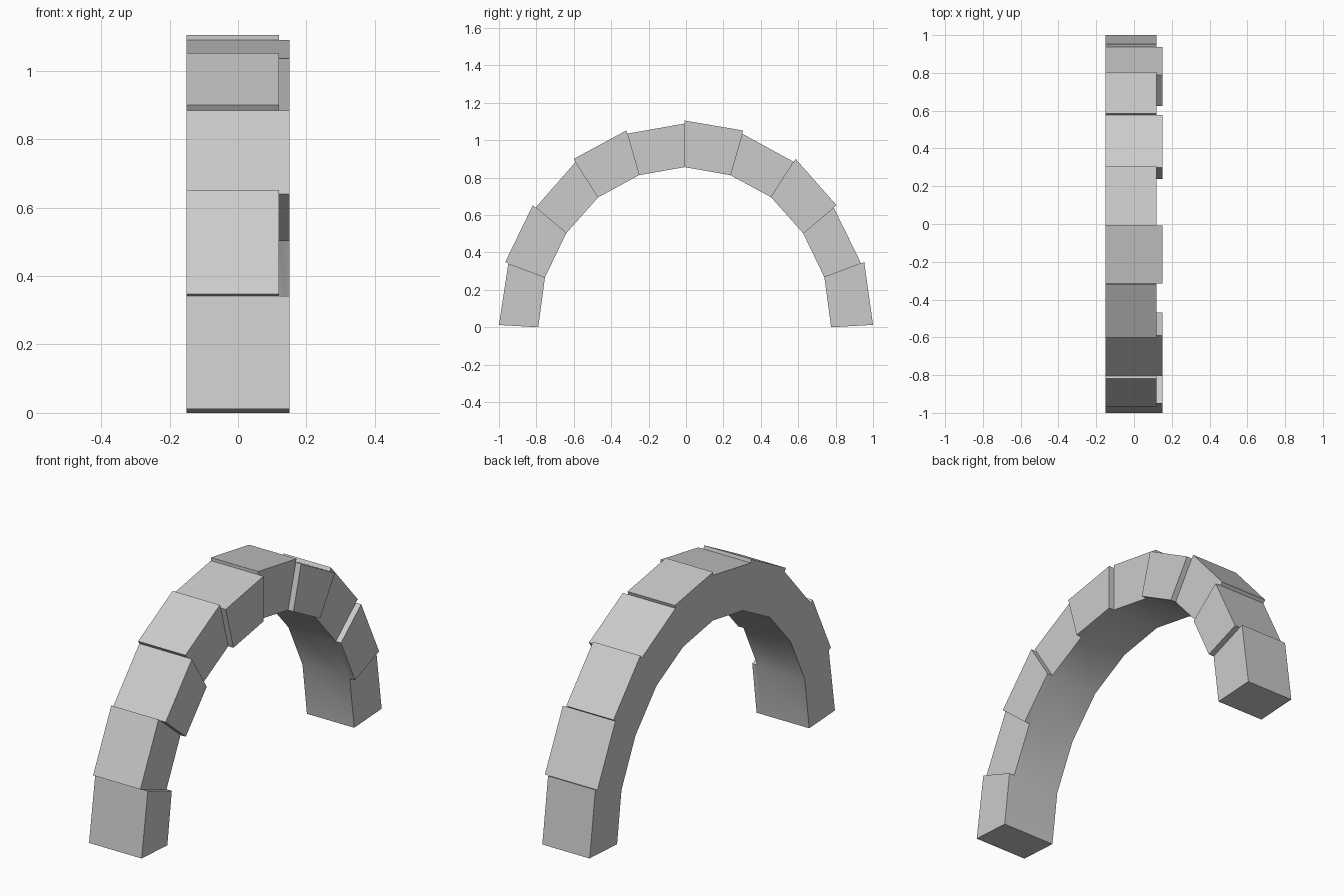
import bpy, bmesh, math

if "Cube" in bpy.data.objects:
    bpy.data.objects.remove(bpy.data.objects["Cube"])

# Half profile of the joints, measured from the crown axis: (y, z), foot to crown
INNER = [(.783, 0), (.747, .267), (.633, .503), (.462, .695), (.244, .813), (0, .856)]
LOW = [(.993, .012), (.943, .341), (.797, .640), (.583, .884), (.307, 1.035), (0, 1.089)]
PROUD = [(1.007, .012), (.960, .348), (.812, .652), (.593, .900), (.312, 1.052), (0, 1.105)]
AXIS = -.007
LEFT, NARROW, WIDE = -.15, .12, .15


def full(half):
    """Mirror a half profile into all eleven joints."""
    pts = [(-y, z) for y, z in half] + half[-2::-1]
    return [(AXIS + y, z) for y, z in pts]


bm = bmesh.new()

# Joint corners: inner, low outer and proud outer edge at each side plane
joints = []
for inner, low, proud in zip(full(INNER), full(LOW), full(PROUD)):
    j = {}
    for tag, (y, z) in (("I", inner), ("L", low), ("P", proud)):
        for k, x in enumerate((LEFT, NARROW, WIDE)):
            j[tag + str(k)] = bm.verts.new((x, y, z))
    joints.append(j)

WIDE_RING = ["I0", "I1", "I2", "L2", "L1", "L0"]
PROUD_RING = ["I0", "I1", "L1", "P1", "P0", "L0"]


def face(j, names):
    bm.faces.new([j[n] for n in names])


# Alternate wide low stones with narrow proud stones
for i in range(10):
    a, b = joints[i], joints[i + 1]
    ring = PROUD_RING if i % 2 else WIDE_RING
    for p, q in zip(ring, ring[1:] + ring[:1]):
        bm.faces.new((a[p], a[q], b[q], b[p]))

# Steps showing between neighbouring stones
for j in joints[1:-1]:
    face(j, ["L0", "L1", "P1", "P0"])
    face(j, ["I1", "I2", "L2", "L1"])

# Feet
face(joints[0], WIDE_RING)
face(joints[-1], PROUD_RING)

bmesh.ops.delete(bm, geom=[v for v in bm.verts if not v.link_faces], context='VERTS')
bmesh.ops.recalc_face_normals(bm, faces=bm.faces[:])

mesh = bpy.data.meshes.new("stone_arch")
bm.to_mesh(mesh)
bm.free()
arch = bpy.data.objects.new("stone_arch", mesh)
bpy.context.collection.objects.link(arch)
bpy.context.view_layer.objects.active = arch
arch.select_set(True)
bpy.ops.object.shade_smooth_by_angle(angle=math.radians(30))
